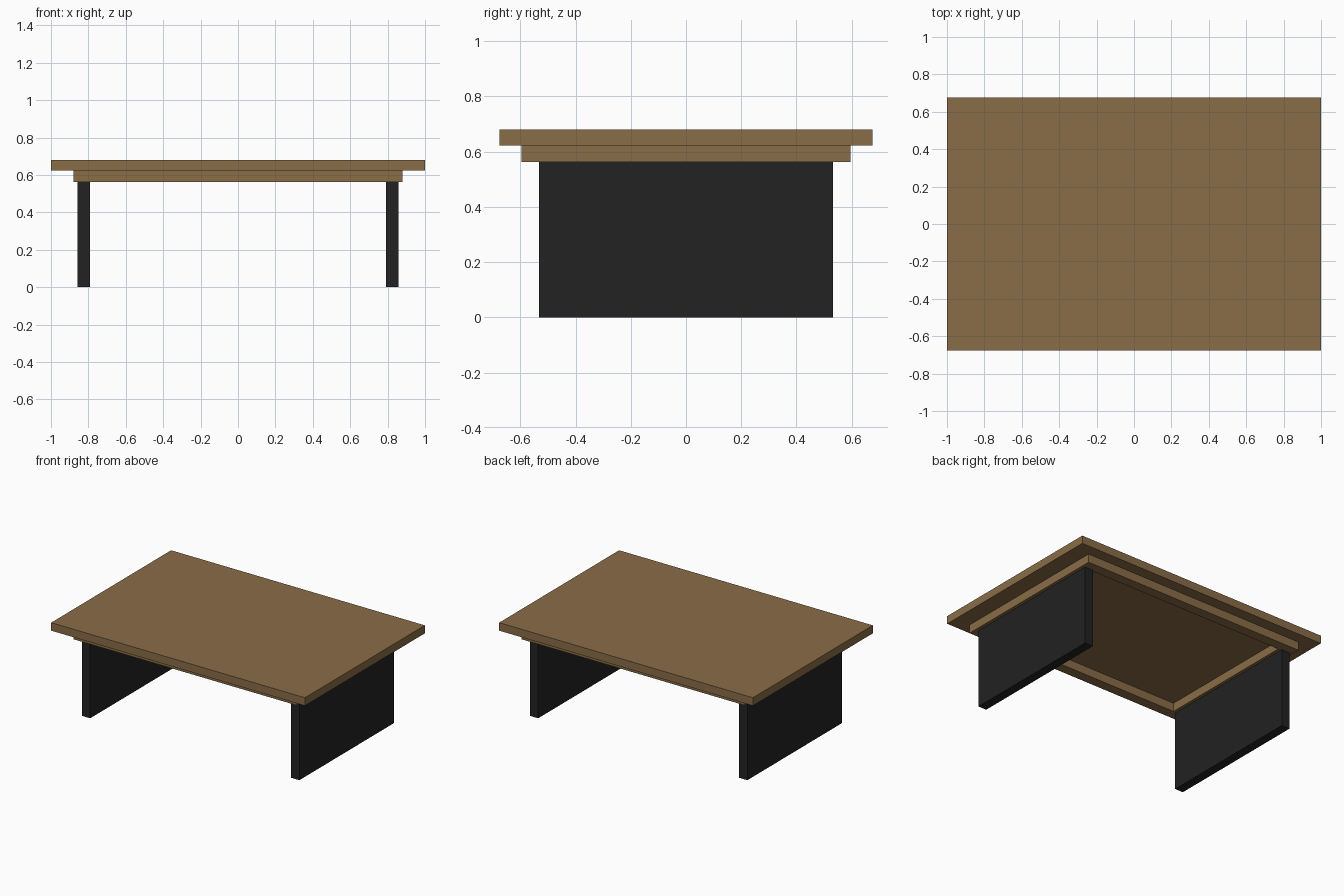
import bpy
import bmesh

if "Cube" in bpy.data.objects:
    bpy.data.objects.remove(bpy.data.objects["Cube"])


def material(name, rgb):
    m = bpy.data.materials.new(name)
    m.diffuse_color = (*rgb, 1)
    m.use_nodes = True
    m.node_tree.nodes["Principled BSDF"].inputs["Base Color"].default_value = m.diffuse_color
    return m


wood = material("brown wood", (0.255, 0.15, 0.065))
black = material("matte black", (0.016, 0.016, 0.016))


def add_object(name, bm, mat):
    bmesh.ops.recalc_face_normals(bm, faces=bm.faces)
    me = bpy.data.meshes.new(name)
    bm.to_mesh(me)
    bm.free()
    me.materials.append(mat)
    ob = bpy.data.objects.new(name, me)
    bpy.context.collection.objects.link(ob)
    return ob


def box(name, lo, hi, mat):
    bm = bmesh.new()
    bmesh.ops.create_cube(bm, size=1)
    for v in bm.verts:
        v.co = [lo[i] if v.co[i] < 0 else hi[i] for i in range(3)]
    return add_object(name, bm, mat)


def frame(name, outer, inner, z0, z1, mat):
    """Hollow rectangular frame: four loops joined by quads."""
    bm = bmesh.new()
    corners = [(-1, -1), (1, -1), (1, 1), (-1, 1)]
    loops = [[bm.verts.new((sx * w, sy * d, z)) for sx, sy in corners]
             for (w, d), z in ((outer, z0), (outer, z1), (inner, z1), (inner, z0))]
    for i in range(4):
        a, b = loops[i], loops[(i + 1) % 4]
        for j in range(4):
            k = (j + 1) % 4
            bm.faces.new((a[j], a[k], b[k], b[j]))
    return add_object(name, bm, mat)


# Table top slab
box("table_top", (-1, -0.675, 0.623), (1, 0.675, 0.68), wood)

# Open apron frame under the top
frame("apron_frame", (0.88, 0.595), (0.77, 0.523), 0.563, 0.623, wood)

# Slab legs at both ends
for side, x0, x1 in (("left", -0.857, -0.792), ("right", 0.792, 0.857)):
    box(side + "_leg_panel", (x0, -0.533, 0), (x1, 0.533, 0.563), black)
